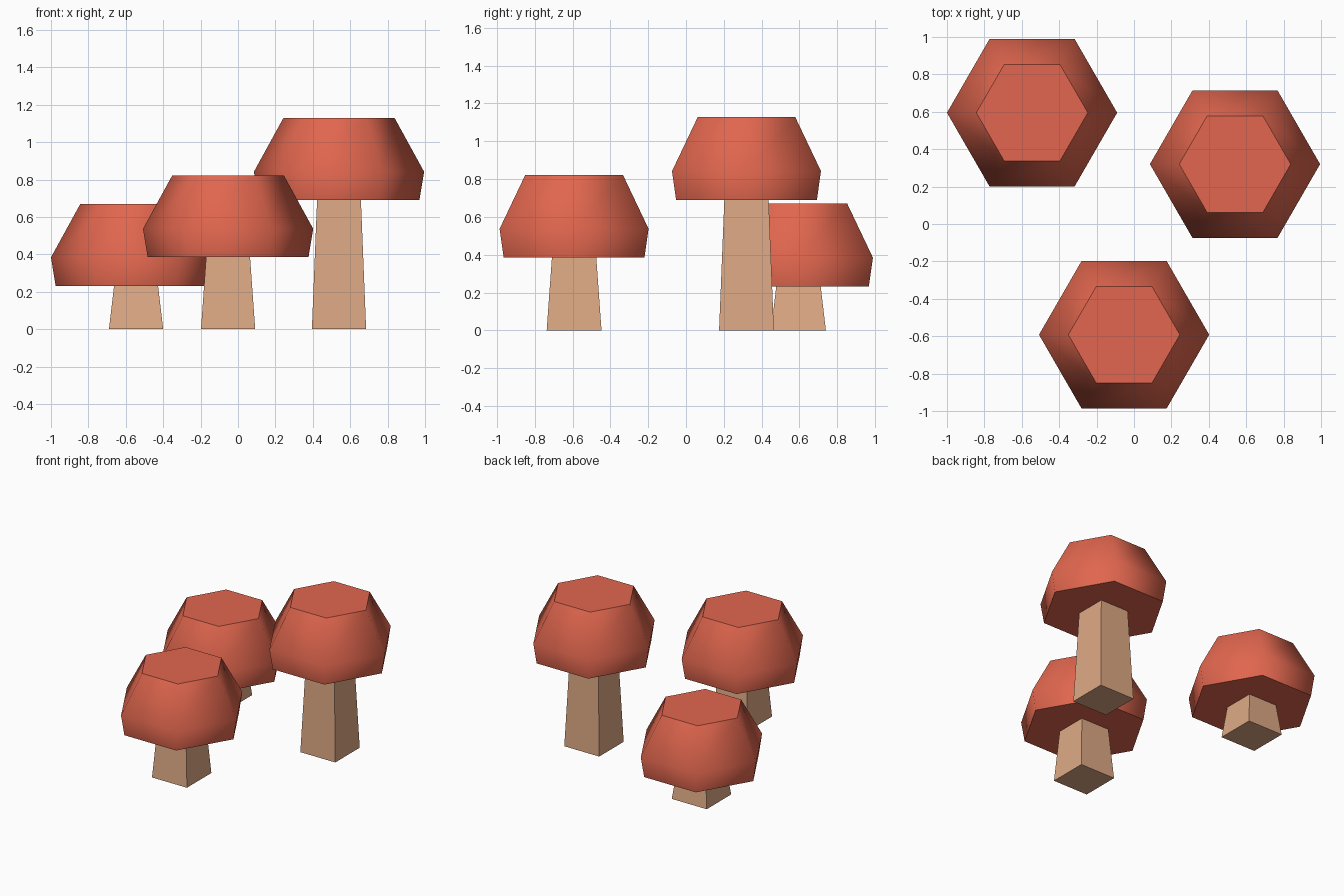
import bpy, bmesh, math

if "Cube" in bpy.data.objects:
    bpy.data.objects.remove(bpy.data.objects["Cube"])


def material(name, rgb):
    m = bpy.data.materials.new(name)
    m.diffuse_color = (*rgb, 1)
    m.use_nodes = True
    m.node_tree.nodes["Principled BSDF"].inputs["Base Color"].default_value = m.diffuse_color
    return m


RED = material("cap red", (0.75, 0.134, 0.077))
TAN = material("stem tan", (0.73, 0.40, 0.235))


def lathe(name, x, y, rings, sides, phase, mat, smooth=False):
    """Closed solid from (radius, z) rings, capped at both ends."""
    bm = bmesh.new()
    loops = []
    for r, z in rings:
        loops.append([bm.verts.new((r * math.cos(phase + math.tau * i / sides),
                                    r * math.sin(phase + math.tau * i / sides), z))
                      for i in range(sides)])
    for a, b in zip(loops, loops[1:]):
        for i in range(sides):
            j = (i + 1) % sides
            bm.faces.new((a[i], a[j], b[j], b[i]))
    bm.faces.new(loops[0][::-1])
    bm.faces.new(loops[-1])
    me = bpy.data.meshes.new(name)
    bm.to_mesh(me)
    bm.free()
    me.materials.append(mat)
    ob = bpy.data.objects.new(name, me)
    ob.location = (x, y, 0)
    bpy.context.collection.objects.link(ob)
    if smooth:
        bpy.ops.object.select_all(action='DESELECT')
        ob.select_set(True)
        bpy.context.view_layer.objects.active = ob
        bpy.ops.object.shade_smooth_by_angle(angle=math.radians(62))


# Each mushroom: centre x, y and height of the cap underside
for label, x, y, h in (("short", -0.545, 0.595, 0.232),
                       ("tall", 0.54, 0.32, 0.69),
                       ("middle", -0.053, -0.592, 0.385)):
    # square tapered stem
    lathe(label + "_stem", x, y,
          [(0.145 * math.sqrt(2), 0), (0.117 * math.sqrt(2), h + 0.005)],
          4, math.pi / 4, TAN)
    # six-sided cap, soft sides with crisp top and bottom rims
    lathe(label + "_cap", x, y,
          [(0.43, h), (0.455, h + 0.152), (0.298, h + 0.438)],
          6, 0, RED, smooth=True)
